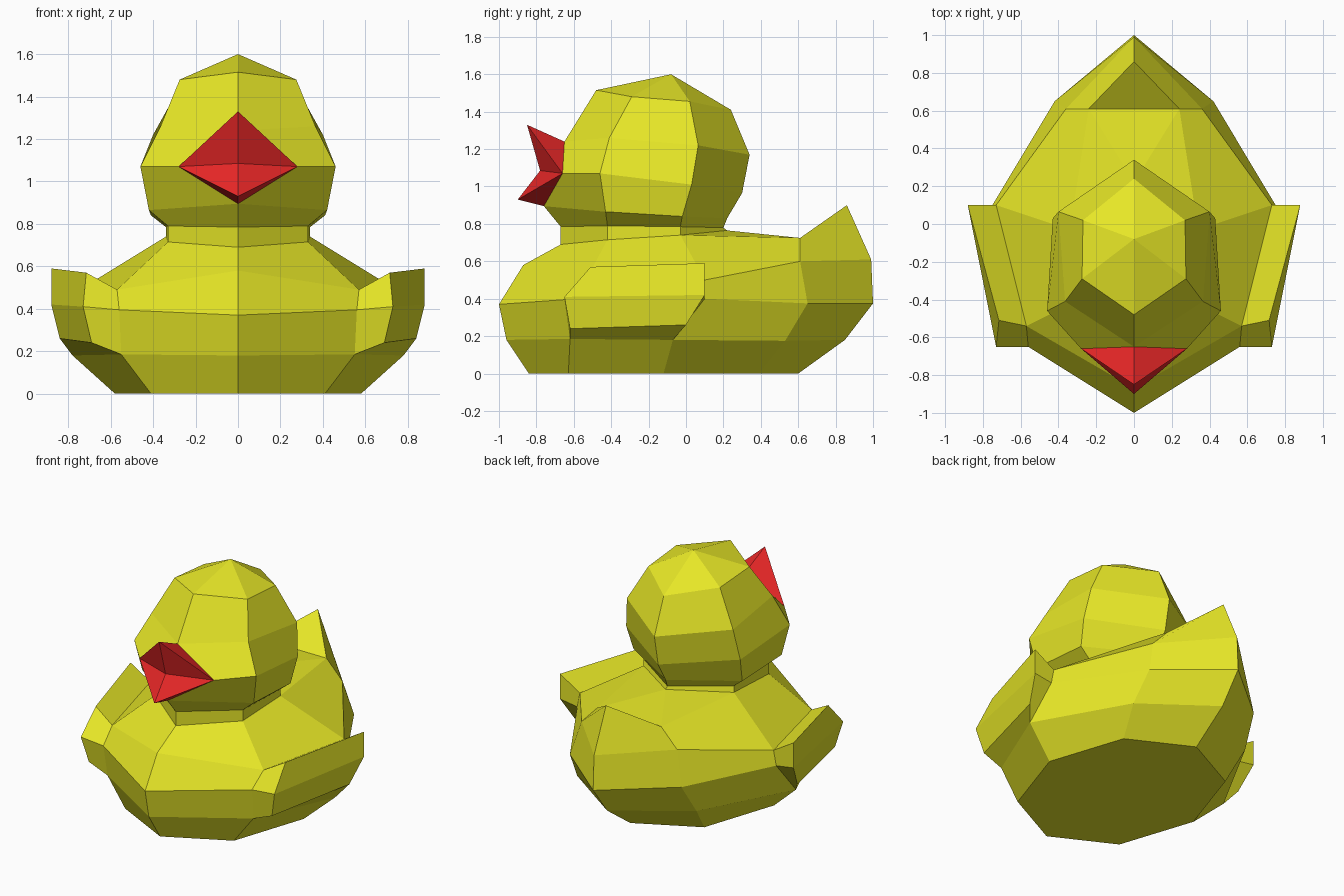
import bpy
import math

if "Cube" in bpy.data.objects:
    bpy.data.objects.remove(bpy.data.objects["Cube"])


def material(name, color):
    m = bpy.data.materials.new(name)
    m.diffuse_color = color
    m.use_nodes = True
    m.node_tree.nodes["Principled BSDF"].inputs["Base Color"].default_value = m.diffuse_color
    return m


YELLOW = material("yellow", (0.80, 0.80, 0.02, 1))
RED = material("red", (0.80, 0.02, 0.02, 1))


def half_object(name, polys, mat):
    """Flat-faced mesh from +x polygons of points, mirrored across x = 0."""
    index, verts, faces = {}, [], []
    for poly in polys:
        face = []
        for p in poly:
            if p not in index:
                index[p] = len(verts)
                verts.append(p)
            if index[p] not in face:
                face.append(index[p])
        if len(face) > 2:
            faces.append(face)
    mesh = bpy.data.meshes.new(name)
    mesh.from_pydata(verts, [], faces)
    mesh.materials.append(mat)
    obj = bpy.data.objects.new(name, mesh)
    bpy.context.collection.objects.link(obj)
    mod = obj.modifiers.new("mirror", 'MIRROR')
    mod.use_clip = True
    mod.merge_threshold = 0.001
    return obj


def loft(rings, closed=False):
    polys = []
    for a, b in zip(rings, rings[1:]):
        n = len(a)
        for i in range(n if closed else n - 1):
            j = (i + 1) % n
            polys.append((a[i], a[j], b[j], b[i]))
    return polys


# Body: half rings running front -> side -> back, ending in the raised tail
base = [(0.58 * math.sin(k * math.pi / 4) if k % 4 else 0.0,
         -0.12 - 0.72 * math.cos(k * math.pi / 4), 0.0) for k in range(5)]
low = [(0, -0.96, 0.18), (0.55, -0.62, 0.185), (0.78, -0.07, 0.18),
       (0.45, 0.53, 0.175), (0, 0.85, 0.18)]
mid = [(0, -1.0, 0.37), (0.56, -0.65, 0.395), (0.75, 0.1, 0.40),
       (0.42, 0.65, 0.375), (0, 1.0, 0.375)]
high = [(0, -0.87, 0.58), (0.57, -0.54, 0.49), (0.73, 0.1, 0.50),
        (0.36, 0.61, 0.60), (0, 0.99, 0.61)]
neck = [(0, -0.67, 0.69), (0.33, -0.42, 0.715), (0.34, -0.03, 0.74)]
tail_side, tail_tip, tail_root = (0.24, 0.61, 0.725), (0, 0.86, 0.90), (0, 0.61, 0.725)
neck_back = (0, 0.22, 0.765)
neck_top = [(0, -0.67, 0.785), (0.33, -0.42, 0.79), (0.34, -0.03, 0.785), (0, 0.20, 0.78)]
body_rings = [base, low, mid, high,
              neck + [tail_side, tail_tip],
              neck + [tail_side, tail_root],
              neck + [neck_back, neck_back],
              neck_top + neck_top[-1:]]
half_object("body", [tuple(reversed(base))] + loft(body_rings), YELLOW)

# Wings: pulled outward from two side panels of the body
root = [low[1], low[2], mid[2], high[2], high[1], mid[1]]
tip = [(0.69, -0.62, 0.24), (0.84, 0.0, 0.26), (0.88, 0.1, 0.42),
       (0.88, 0.1, 0.59), (0.715, -0.51, 0.57), (0.73, -0.65, 0.41)]
cap = [(tip[0], tip[1], tip[2], tip[5]), (tip[5], tip[2], tip[3], tip[4])]
half_object("wings", loft([root, tip], closed=True) + cap, YELLOW)

# Head: six-sided rings, with an extra point per side at the beak corner
corner = (0.28, -0.66, 1.07)
chin, brow = (0, -0.76, 0.895), (0, -0.65, 1.24)
crown = (0, -0.48, 1.515)
apex = (0, -0.08, 1.60)
head_rings = [neck_top[:1] + neck_top,
              [chin, chin, (0.42, -0.43, 0.865), (0.41, -0.02, 0.84), (0, 0.22, 0.83)],
              [(0, -0.66, 1.07), corner, (0.46, -0.46, 1.07), (0.43, 0.03, 1.01),
               (0, 0.30, 0.965)],
              [brow, brow, (0.365, -0.41, 1.26), (0.40, 0.065, 1.22), (0, 0.34, 1.17)],
              [crown, crown, (0.275, -0.29, 1.48), (0.27, 0.02, 1.455), (0, 0.24, 1.41)],
              [apex] * 5]
half_object("head", loft(head_rings), YELLOW)

# Beak: open upper and lower bills fanned out from each mouth corner
bill = [brow, (0, -0.85, 1.33), (0, -0.78, 1.085), (0, -0.90, 0.93), chin]
half_object("beak", [(corner, a, b) for a, b in zip(bill, bill[1:])], RED)
